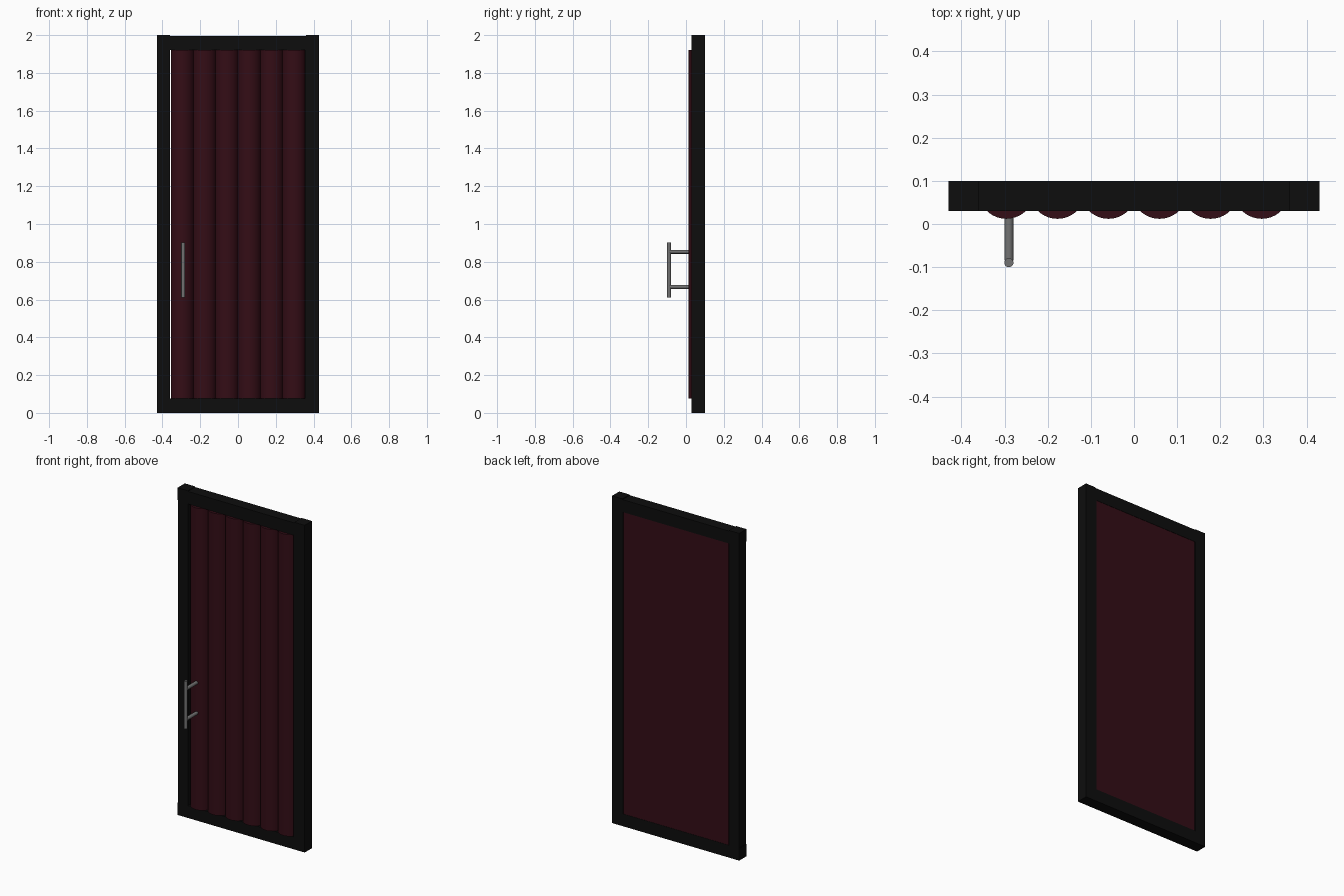
import bpy, bmesh, math

if "Cube" in bpy.data.objects:
    bpy.data.objects.remove(bpy.data.objects["Cube"])


def material(name, rgb):
    m = bpy.data.materials.new(name)
    m.diffuse_color = (*rgb, 1)
    m.use_nodes = True
    m.node_tree.nodes["Principled BSDF"].inputs["Base Color"].default_value = m.diffuse_color
    return m


BLACK = material("black_paint", (0.004, 0.004, 0.004))
RED = material("dark_red_padding", (0.034, 0.004, 0.008))
STEEL = material("grey_steel", (0.17, 0.17, 0.17))


def box(name, x0, x1, y0, y1, z0, z1, mat):
    bpy.ops.mesh.primitive_cube_add(size=1, location=((x0 + x1) / 2, (y0 + y1) / 2, (z0 + z1) / 2))
    o = bpy.context.object
    o.name = name
    o.scale = (x1 - x0, y1 - y0, z1 - z0)
    bpy.ops.object.transform_apply(location=False, rotation=False, scale=True)
    o.data.materials.append(mat)
    return o


def rod(name, location, length, rotation=(0, 0, 0)):
    bpy.ops.mesh.primitive_cylinder_add(vertices=24, radius=0.0105, depth=length,
                                        location=location, rotation=rotation)
    o = bpy.context.object
    o.name = name
    o.data.materials.append(STEEL)
    bpy.ops.object.shade_smooth_by_angle(angle=math.radians(40))
    return o


# Frame: two stiles, two rails between them, square corner blocks
Y0, Y1 = 0.03, 0.10
box("left_stile", -0.428, -0.36, Y0, Y1, 0.075, 1.925, BLACK)
box("right_stile", 0.355, 0.43, Y0, Y1, 0.015, 1.93, BLACK)
for label, z0, z1, ze0, ze1 in (("bottom", 0.0, 0.075, 0.0, 0.075), ("top", 1.92, 1.996, 1.925, 2.0)):
    box(label + "_rail", -0.36, 0.36, Y0, Y1, z0, z1, BLACK)
    box(label + "_left_corner", -0.43, -0.36, Y0, Y1, ze0, ze1, BLACK)
    box(label + "_right_corner", 0.36, 0.43, Y0, Y1, ze0, ze1, BLACK)

# Padded panel: six rounded flutes in front, flat back flush with the frame
LEFT, RIGHT, COUNT, STEPS = -0.355, 0.355, 6, 14
pitch = (RIGHT - LEFT) / COUNT
radius, crest = 0.065, 0.012
profile = []
for i in range(COUNT):
    cx = LEFT + (i + 0.5) * pitch
    half = math.asin(pitch / 2 / radius)
    for j in range(STEPS + (i == COUNT - 1)):
        a = -half + 2 * half * j / STEPS
        profile.append((cx + radius * math.sin(a), crest + radius * (1 - math.cos(a))))
profile += [(RIGHT, 0.098), (LEFT, 0.098)]

bm = bmesh.new()
face = bm.faces.new([bm.verts.new((x, y, 0.075)) for x, y in profile])
ext = bmesh.ops.extrude_face_region(bm, geom=[face])
top = [v for v in ext["geom"] if isinstance(v, bmesh.types.BMVert)]
bmesh.ops.translate(bm, verts=top, vec=(0, 0, 1.845))
bmesh.ops.recalc_face_normals(bm, faces=bm.faces)
mesh = bpy.data.meshes.new("fluted_panel")
bm.to_mesh(mesh)
bm.free()
panel = bpy.data.objects.new("fluted_panel", mesh)
bpy.context.collection.objects.link(panel)
mesh.materials.append(RED)
bpy.ops.object.select_all(action='DESELECT')
panel.select_set(True)
bpy.context.view_layer.objects.active = panel
bpy.ops.object.shade_smooth_by_angle(angle=math.radians(35))

# Pull handle: upright grip on two standoffs
HX = -0.29
rod("handle_grip", (HX, -0.0895, 0.757), 0.29)
for label, z in (("upper", 0.853), ("lower", 0.667)):
    rod(label + "_handle_standoff", (HX, -0.03, z), 0.11, (math.pi / 2, 0, 0))
